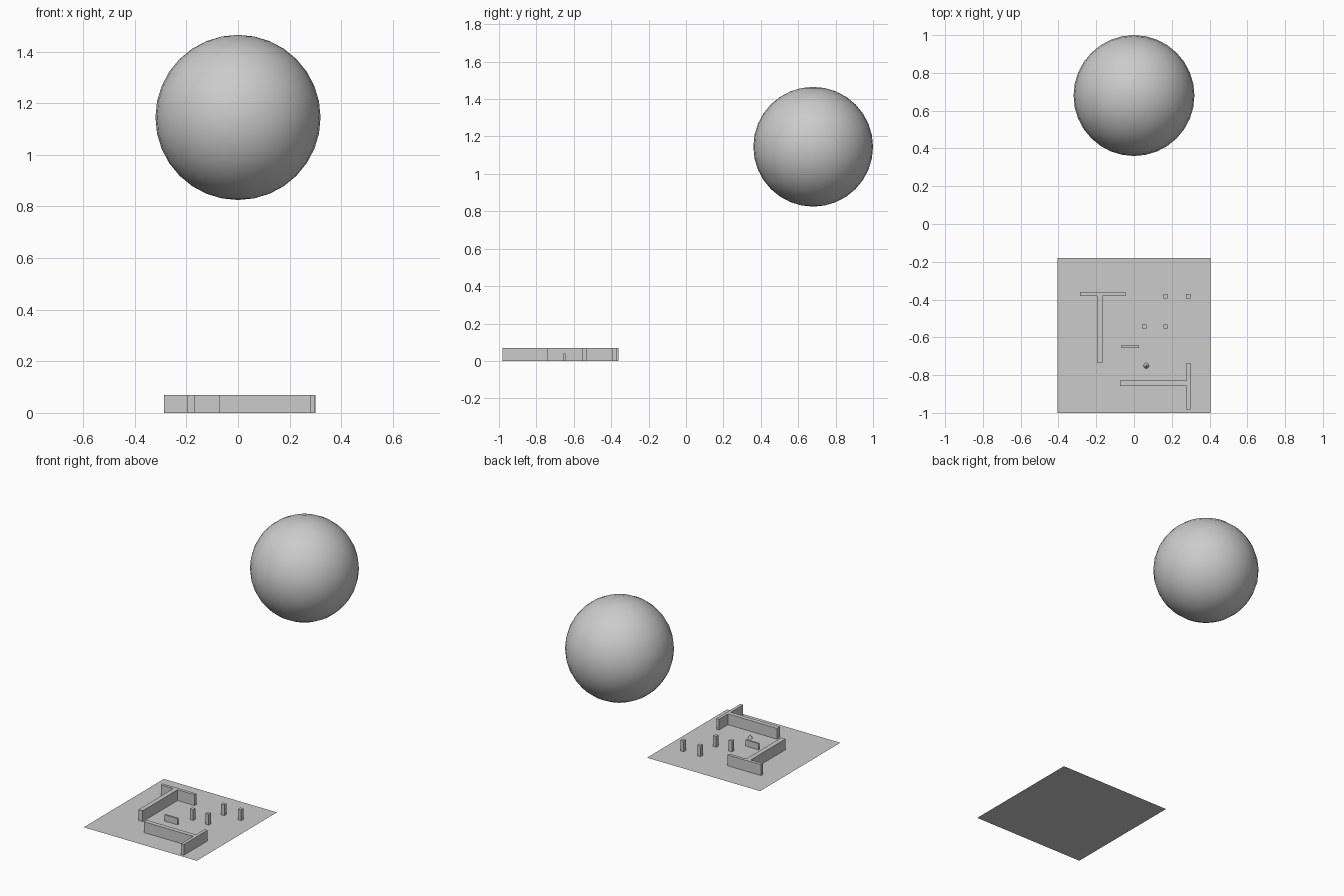
import bpy

if "Cube" in bpy.data.objects:
    bpy.data.objects.remove(bpy.data.objects["Cube"])


def box(name, x0, x1, y0, y1, height):
    """Box standing on the ground between the given limits."""
    bpy.ops.mesh.primitive_cube_add(
        size=1, location=((x0 + x1) / 2, (y0 + y1) / 2, height / 2))
    ob = bpy.context.object
    ob.name = name
    ob.scale = (x1 - x0, y1 - y0, height)
    bpy.ops.object.transform_apply(location=False, rotation=False, scale=True)
    return ob


WALL_H = 0.07

# Floor sheet
bpy.ops.mesh.primitive_plane_add(size=1, location=(0, -0.59, 0))
floor = bpy.context.object
floor.name = "floor"
floor.scale = (0.81, 0.82, 1)
bpy.ops.object.transform_apply(location=False, rotation=False, scale=True)

# Two T-shaped wall groups
box("back_wall", -0.286, -0.045, -0.38, -0.36, WALL_H)
box("left_wall", -0.197, -0.167, -0.737, -0.38, WALL_H)
box("front_wall", -0.073, 0.279, -0.857, -0.828, WALL_H)
box("right_wall", 0.279, 0.299, -0.982, -0.737, WALL_H)

# Pillars
for i, (x, y) in enumerate([(0.167, -0.383), (0.288, -0.383),
                            (0.055, -0.543), (0.167, -0.543)]):
    r = 0.0115
    box(f"pillar_{i + 1}", x - r, x + r, y - r, y + r, WALL_H)

# Low barrier
box("low_barrier", -0.069, 0.026, -0.656, -0.644, 0.04)

# Small marker cone
bpy.ops.mesh.primitive_cone_add(vertices=32, radius1=0.014, radius2=0,
                                depth=0.025, location=(0.065, -0.75, 0.0125))
bpy.context.object.name = "marker_cone"

# Floating sphere
bpy.ops.mesh.primitive_uv_sphere_add(segments=32, ring_count=16, radius=0.32,
                                     location=(0, 0.68, 1.145))
bpy.context.object.name = "floating_sphere"
bpy.ops.object.shade_smooth()
